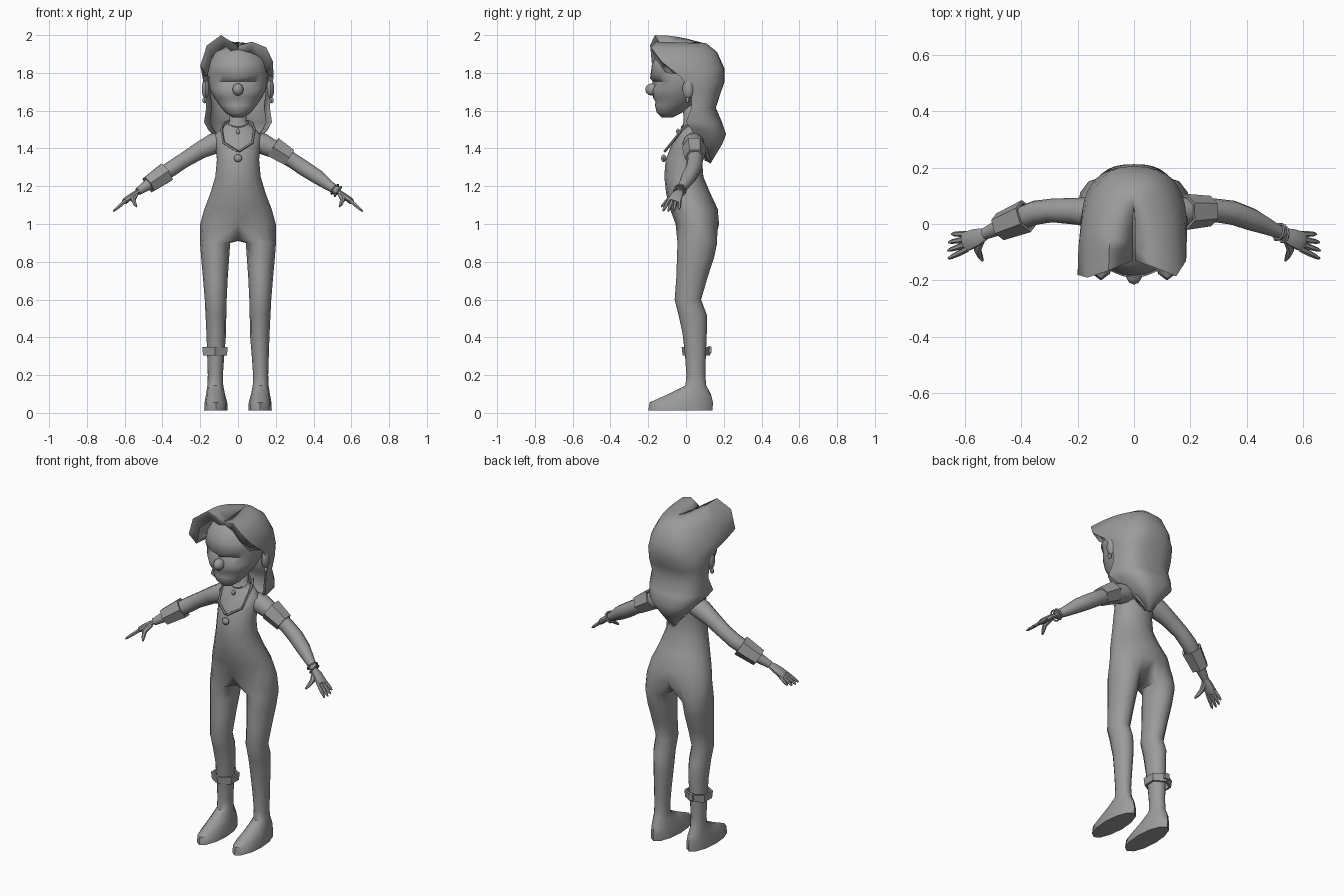
import bpy, bmesh, math
from mathutils import Vector

if "Cube" in bpy.data.objects:
    bpy.data.objects.remove(bpy.data.objects["Cube"])

grey = bpy.data.materials.new("plain_grey")
grey.diffuse_color = (0.33, 0.33, 0.33, 1)
grey.use_nodes = True
grey.node_tree.nodes["Principled BSDF"].inputs["Base Color"].default_value = grey.diffuse_color


def finish(name, bm, angle=50):
    bmesh.ops.remove_doubles(bm, verts=bm.verts, dist=0.0004)
    bmesh.ops.recalc_face_normals(bm, faces=bm.faces)
    me = bpy.data.meshes.new(name)
    bm.to_mesh(me)
    bm.free()
    me.materials.append(grey)
    ob = bpy.data.objects.new(name, me)
    bpy.context.collection.objects.link(ob)
    bpy.ops.object.select_all(action='DESELECT')
    ob.select_set(True)
    bpy.context.view_layer.objects.active = ob
    bpy.ops.object.shade_smooth_by_angle(angle=math.radians(angle))
    return ob


def bridge(bm, a, b, closed=True):
    n = len(a)
    for i in range(n if closed else n - 1):
        j = (i + 1) % n
        bm.faces.new((a[i], a[j], b[j], b[i]))


def loft(bm, rings, closed=True, caps=True):
    vs = [[bm.verts.new(p) for p in r] for r in rings]
    for a, b in zip(vs, vs[1:]):
        bridge(bm, a, b, closed)
    if caps:
        bm.faces.new(vs[0])
        bm.faces.new(vs[-1])
    return vs


def oval(z, cx, cy, rx, ry, n, start=0.0):
    return [Vector((cx + rx * math.cos(start + math.tau * k / n),
                    cy + ry * math.sin(start + math.tau * k / n), z)) for k in range(n)]


def tube(bm, pts, radii, n=8, caps=True, flat=1.0):
    pts = [Vector(p) for p in pts]
    rings = []
    for i, p in enumerate(pts):
        d = pts[min(i + 1, len(pts) - 1)] - pts[max(i - 1, 0)]
        d.normalize()
        side = Vector((0, 1, 0)).cross(d).normalized()
        front = d.cross(side)
        rings.append([p + radii[i] * (flat * side * math.cos(t) + front * math.sin(t))
                      for t in (math.tau * (k + 0.5) / n for k in range(n))])
    return loft(bm, rings, True, caps)


def ball(name, loc, size, seg=10):
    bm = bmesh.new()
    bmesh.ops.create_uvsphere(bm, u_segments=seg, v_segments=7, radius=1)
    for v in bm.verts:
        v.co = Vector(v.co[i] * size[i] + loc[i] for i in range(3))
    return finish(name, bm)


def band(name, a, b, ra, rb, n=6, thick=0.012):
    # open cuff with wall thickness
    bm = bmesh.new()
    a, b = Vector(a), Vector(b)
    outer = tube(bm, [a, b], [ra, rb], n, False)
    inner = tube(bm, [a, b], [ra - thick, rb - thick], n, False)
    bridge(bm, outer[0], inner[0])
    bridge(bm, outer[1], inner[1])
    return finish(name, bm, 30)


# body: torso and neck, with both legs and feet growing from the hip ring
bm = bmesh.new()
torso = [(1.0, .20, -.055, .175), (1.08, .178, -.085, .168), (1.16, .147, -.105, .13),
         (1.25, .12, -.115, .092), (1.34, .112, -.108, .085), (1.41, .118, -.08, .085),
         (1.47, .125, -.048, .085), (1.51, .085, -.025, .078), (1.54, .045, -.012, .072),
         (1.66, .045, -.02, .07)]
rows = loft(bm, [oval(z, 0, (f + b) / 2, w, (b - f) / 2, 16, -math.pi / 2)
                 for z, w, f, b in torso], True, False)
bm.faces.new(rows[-1])
hip = rows[0]
crotch = [bm.verts.new(p) for p in ((0, .12, .935), (0, .055, .91), (0, -.01, .925))]
leg = [(.90, .121, .06, .08, .105), (.82, .121, .05, .074, .098), (.72, .12, .032, .066, .083),
       (.6, .118, .01, .058, .07), (.52, .117, .035, .055, .075), (.42, .115, .046, .052, .064),
       (.3, .118, .05, .045, .055), (.2, .12, .052, .04, .05), (.145, .12, .052, .042, .055),
       (.1, .119, .02, .05, .112), (.055, .117, -.025, .06, .168), (.012, .117, -.03, .062, .17)]
for s in (1, -1):
    top = [hip[(s * k) % 16] for k in range(9)] + crotch
    for z, cx, cy, rx, ry in leg:
        ring = oval(z, cx, cy, rx, ry, 12, math.radians(-120))
        ring = [bm.verts.new((p.x * s, p.y, p.z)) for p in ring]
        bridge(bm, top, ring)
        top = ring
    bm.faces.new(top)
finish("body", bm)

# arms and hands
for s, side in ((1, "left"), (-1, "right")):
    bm = bmesh.new()
    path = [(.07, .038, 1.44), (.13, .04, 1.425), (.2, .045, 1.39), (.29, .048, 1.335),
            (.35, .04, 1.295), (.42, .015, 1.25), (.48, -.012, 1.205), (.53, -.035, 1.172)]
    tube(bm, [(x * s, y, z) for x, y, z in path],
         [.05, .058, .048, .042, .043, .04, .029, .021], 10)
    finish(side + "_arm", bm)
    bm = bmesh.new()
    tube(bm, [(x * s, y, z) for x, y, z in ((.52, -.032, 1.178), (.555, -.046, 1.155),
         (.59, -.06, 1.128), (.602, -.066, 1.117))], [.02, .032, .037, .03], 8, True, .48)
    for i in range(4):
        y = -.035 - i * .018
        reach = (.97, 1, .96, .8)[3 - i]
        a = Vector((.59, y, 1.127))
        d = Vector((.07, -.012 - .011 * (i - 1), -.06)) * reach
        pts = [a + d * t for t in (0, .45, .85, 1)]
        tube(bm, [(p.x * s, p.y, p.z) for p in pts], [.0105, .0105, .008, .004], 6)
    tube(bm, [(x * s, y, z) for x, y, z in ((.54, -.05, 1.16), (.555, -.09, 1.13),
         (.545, -.115, 1.105), (.537, -.13, 1.092))], [.015, .014, .01, .005], 6)
    finish(side + "_hand", bm)

# head with sunken eye sockets and a mouth crease
bm = bmesh.new()
skull = [(1.565, .03, -.13, -.07), (1.59, .068, -.155, -.02), (1.63, .1, -.165, .04),
         (1.645, .11, -.16, .055), (1.67, .127, -.175, .08), (1.715, .15, -.178, .11),
         (1.755, .157, -.176, .125), (1.79, .16, -.19, .13), (1.85, .156, -.18, .14),
         (1.91, .12, -.145, .11), (1.94, .06, -.09, .06)]
rows = loft(bm, [oval(z, 0, (f + b) / 2, w, (b - f) / 2, 24, -math.pi / 2)
                 for z, w, f, b in skull])
for row in rows[6:7]:
    for v in row:
        if v.co.y < -.05 and .02 < abs(v.co.x) < .13:
            v.co.y += .024
for v in rows[7]:
    if v.co.y < -.05:
        v.co.z += abs(v.co.x) * .22 - .018
finish("head", bm, 60)
ball("nose", (0, -.178, 1.712), (.03, .038, .033))
for s, side in ((1, "left"), (-1, "right")):
    ball(side + "_ear", (.172 * s, .012, 1.715), (.02, .03, .052), 8)
    ball(side + "_earring", (.178 * s, .008, 1.655), (.012, .012, .016), 6)

# hair: swept shell open at the face, longer on one side, ending in a point
hair = [(1.945, 1.965, .004, -.13, .06), (1.965, 1.955, .075, -.155, .11),
        (1.935, 1.91, .15, -.185, .165), (1.86, 1.82, .185, -.13, .205),
        (1.78, 1.75, .188, -.03, .203), (1.7, 1.69, .178, .03, .182),
        (1.62, 1.615, .168, .03, .158), (1.54, 1.54, .18, .0, .19),
        (1.505, 1.475, .16, .025, .212), (1.43, 1.42, .095, .07, .19),
        (1.335, 1.32, .012, .1, .13)]
outer, N = [], 18
for r, (zf, zb, w, yf, yb) in enumerate(hair):
    ring = []
    for k in range(N + 1):
        t = (2 * k / N - 1) * math.pi / 2
        sx, c = math.sin(t), max(0, math.cos(t))
        p = Vector((math.copysign(w * abs(sx) ** .75, sx), yf + (yb - yf) * c ** .75,
                    zf + (zb - zf) * c))
        if sx < 0 and 1 <= r <= 3:  # raised quiff and long fringe
            lift = abs(sx) ** 3
            p.z += (.035, .01, -.02)[r - 1] * lift
            p.y -= (.01, .005, .05)[r - 1] * lift
            p.x -= .015 * lift
        ring.append(p)
    # fold the front edge inward to give the locks body
    fold = .055 if r < 5 else .03
    ends = []
    for e in (ring[0], ring[-1]):
        ends.append(Vector((e.x * .82, e.y + (.02 if r < 5 else .03), e.z - (fold if r < 4 else 0))))
    outer.append([ends[0]] + ring + [ends[1]])
bm = bmesh.new()
loft(bm, outer, False, False)
hair_ob = finish("hair", bm, 60)
mod = hair_ob.modifiers.new("thickness", 'SOLIDIFY')
mod.thickness = .012
mod.offset = -1

# cuffs on the arms and the ankle
band("upper_arm_cuff", (.185, .043, 1.408), (.272, .046, 1.352), .064, .054)
band("forearm_cuff", (-.382, .028, 1.272), (-.475, -.01, 1.208), .06, .05)
band("ankle_cuff", (-.122, .055, .305), (-.122, .055, .348), .073, .078)
bm = bmesh.new()
bmesh.ops.create_cube(bm, size=1)
for v in bm.verts:
    v.co = Vector((v.co.x * .03 - .122, v.co.y * .02 + .125, v.co.z * .035 + .335))
finish("ankle_clasp", bm, 30)

# wrist bangles
for i, off in enumerate((0, .016)):
    bm = bmesh.new()
    c = Vector((.513 + off, -.028 - off * .4, 1.183 - off * .7))
    d = Vector((.75, -.3 + .25 * i, -.55)).normalized()
    u = Vector((0, 1, 0)).cross(d).normalized()
    v = d.cross(u)
    rings = []
    for k in range(10):
        a = math.tau * k / 10
        out = u * math.cos(a) + v * math.sin(a)
        rings.append([c + out * (.03 + .005 * math.cos(q)) + d * .005 * math.sin(q)
                      for q in (math.tau * m / 5 for m in range(5))])
    loft(bm, rings + [rings[0]], True, False)
    finish("wrist_bangle_%d" % (i + 1), bm)

# neck jewellery
bm = bmesh.new()
choker = [p + Vector((0, 0, (p.y - .03) * .4)) for p in oval(1.535, 0, .028, .054, .05, 12)]
for a, b in zip(choker, choker[1:] + choker[:1]):
    tube(bm, [a, b], [.006, .006], 5)
finish("choker", bm)
ball("choker_charm", (0, -.042, 1.49), (.012, .01, .015), 6)
bm = bmesh.new()
for s in (1, -1):
    tube(bm, [(.05 * s, .07, 1.545), (.075 * s, .025, 1.535), (.088 * s, -.022, 1.5),
              (.076 * s, -.075, 1.43), (.004 * s, -.112, 1.385)], [.007] * 5, 5)
finish("necklace", bm)
ball("necklace_pendant", (0, -.118, 1.348), (.022, .014, .02), 8)
